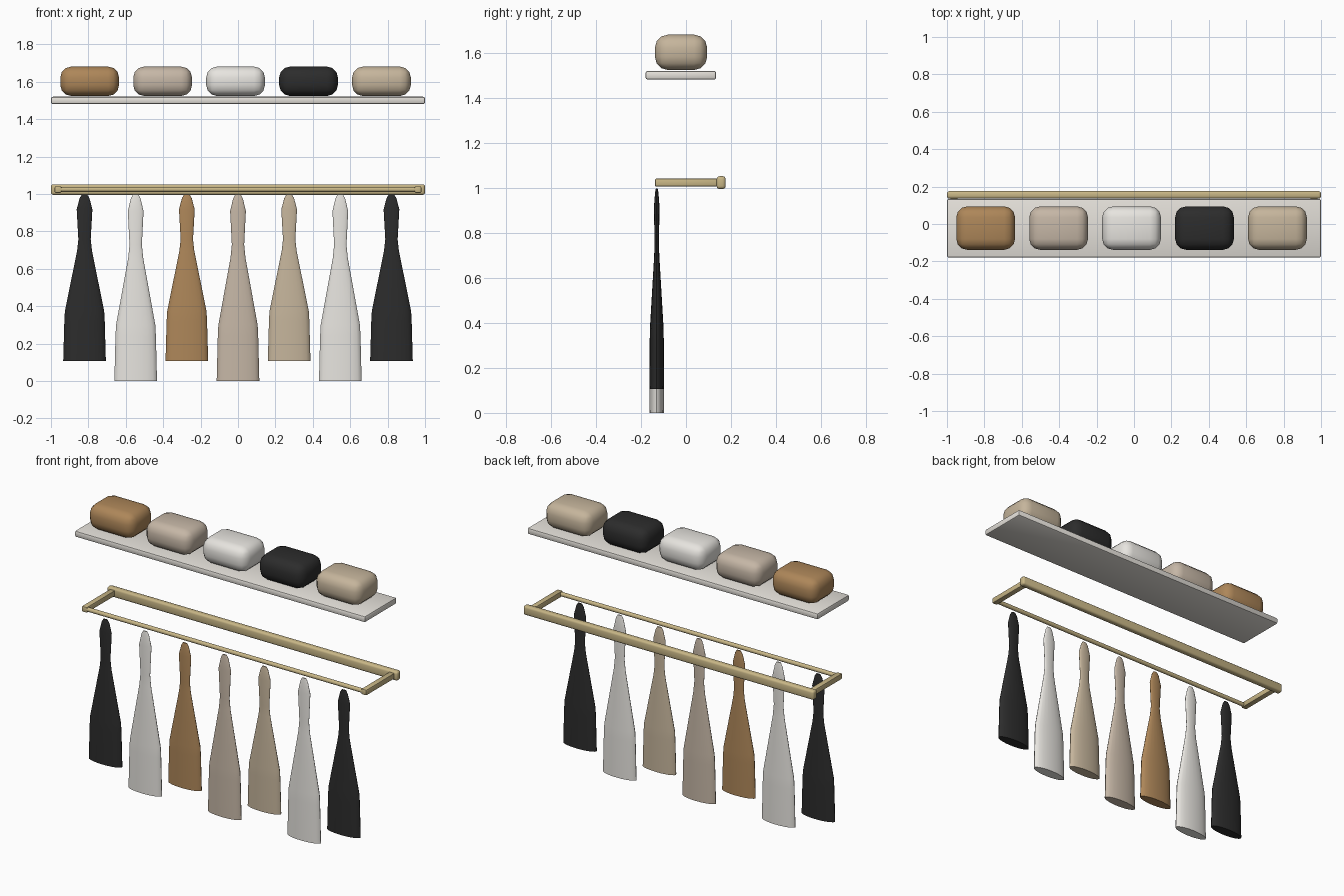
import bpy, bmesh, math
from mathutils import Matrix

if "Cube" in bpy.data.objects:
    bpy.data.objects.remove(bpy.data.objects["Cube"])

COLORS = {
    "brown": (0.42, 0.24, 0.10),
    "taupe": (0.56, 0.47, 0.38),
    "white": (0.80, 0.78, 0.74),
    "black": (0.025, 0.025, 0.025),
    "sand": (0.56, 0.46, 0.33),
    "brass": (0.58, 0.47, 0.24),
    "shelf_white": (0.78, 0.75, 0.70),
}
MATS = {}
for key, c in COLORS.items():
    MATS[key] = bpy.data.materials.new(key)
    MATS[key].diffuse_color = (*c, 1)


def finish(name, bm, color, angle=40):
    bmesh.ops.recalc_face_normals(bm, faces=bm.faces)
    me = bpy.data.meshes.new(name)
    bm.to_mesh(me)
    bm.free()
    ob = bpy.data.objects.new(name, me)
    bpy.context.collection.objects.link(ob)
    me.materials.append(MATS[color])
    bpy.ops.object.select_all(action='DESELECT')
    ob.select_set(True)
    bpy.context.view_layer.objects.active = ob
    bpy.ops.object.shade_smooth_by_angle(angle=math.radians(angle))
    return ob


def rounded_box(name, lo, hi, bevel, segs, color, angle=40):
    bm = bmesh.new()
    bmesh.ops.create_cube(bm, size=1)
    for v in bm.verts:
        for i in range(3):
            v.co[i] = hi[i] if v.co[i] > 0 else lo[i]
    bmesh.ops.bevel(bm, geom=bm.edges[:], offset=bevel, segments=segs,
                    profile=0.5, affect='EDGES')
    return finish(name, bm, color, angle)


def garment(name, x, bottom, color):
    # stacked elliptical rings: (fraction of drop, half width)
    profile = [(0, 0.014), (0.022, 0.026), (0.09, 0.042), (0.27, 0.033),
               (0.34, 0.040), (0.70, 0.105), (0.76, 0.108), (1, 0.114)]
    n, top, y = 20, 0.998, -0.13
    bm = bmesh.new()
    rings = []
    for t, w in profile:
        z = top + (bottom - top) * t
        rings.append([bm.verts.new((x + w * math.cos(2 * math.pi * i / n),
                                    y + 0.29 * w * math.sin(2 * math.pi * i / n), z))
                      for i in range(n)])
    for a, b in zip(rings, rings[1:]):
        for i in range(n):
            j = (i + 1) % n
            bm.faces.new((a[i], a[j], b[j], b[i]))
    bm.faces.new(rings[0])
    bm.faces.new(rings[-1])
    return finish(name, bm, color, 50)


# Shelf
rounded_box("shelf", (-1, -0.18, 1.481), (1, 0.134, 1.52), 0.01, 2, "shelf_white")

# Folded bundles on the shelf
for i, color in enumerate(["brown", "taupe", "white", "black", "sand"]):
    x = -0.793 + 0.39 * i
    rounded_box(f"bundle_{i + 1}", (x - 0.157, -0.138, 1.524),
                (x + 0.157, 0.094, 1.681), 0.058, 3, color, 60)

# Back rail and side arms
rounded_box("back_rail", (-1, 0.136, 0.995), (1, 0.176, 1.052), 0.013, 3, "brass")
for s, side in ((-1, "left"), (1, "right")):
    x = s * 0.962
    rounded_box(f"{side}_arm", (x - 0.018, -0.138, 1.006), (x + 0.018, 0.15, 1.041),
                0.006, 2, "brass")

# Hanging bar across the front
bm = bmesh.new()
bmesh.ops.create_cone(bm, cap_ends=True, segments=16, radius1=0.013, radius2=0.013,
                      depth=1.93,
                      matrix=Matrix.Translation((0, -0.125, 1.024)) @ Matrix.Rotation(math.pi / 2, 4, 'Y'))
finish("hanging_bar", bm, "brass")

# Hanging garments, alternating short and long
hung = ["black", "white", "brown", "taupe", "sand", "white", "black"]
for i, color in enumerate(hung):
    garment(f"garment_{i + 1}", (i - 3) * 0.2735, 0.0 if i % 2 else 0.107, color)

for m in bpy.data.materials:
    if m.users and not m.is_grease_pencil:
        m.use_nodes = True
        m.node_tree.nodes["Principled BSDF"].inputs["Base Color"].default_value = m.diffuse_color
